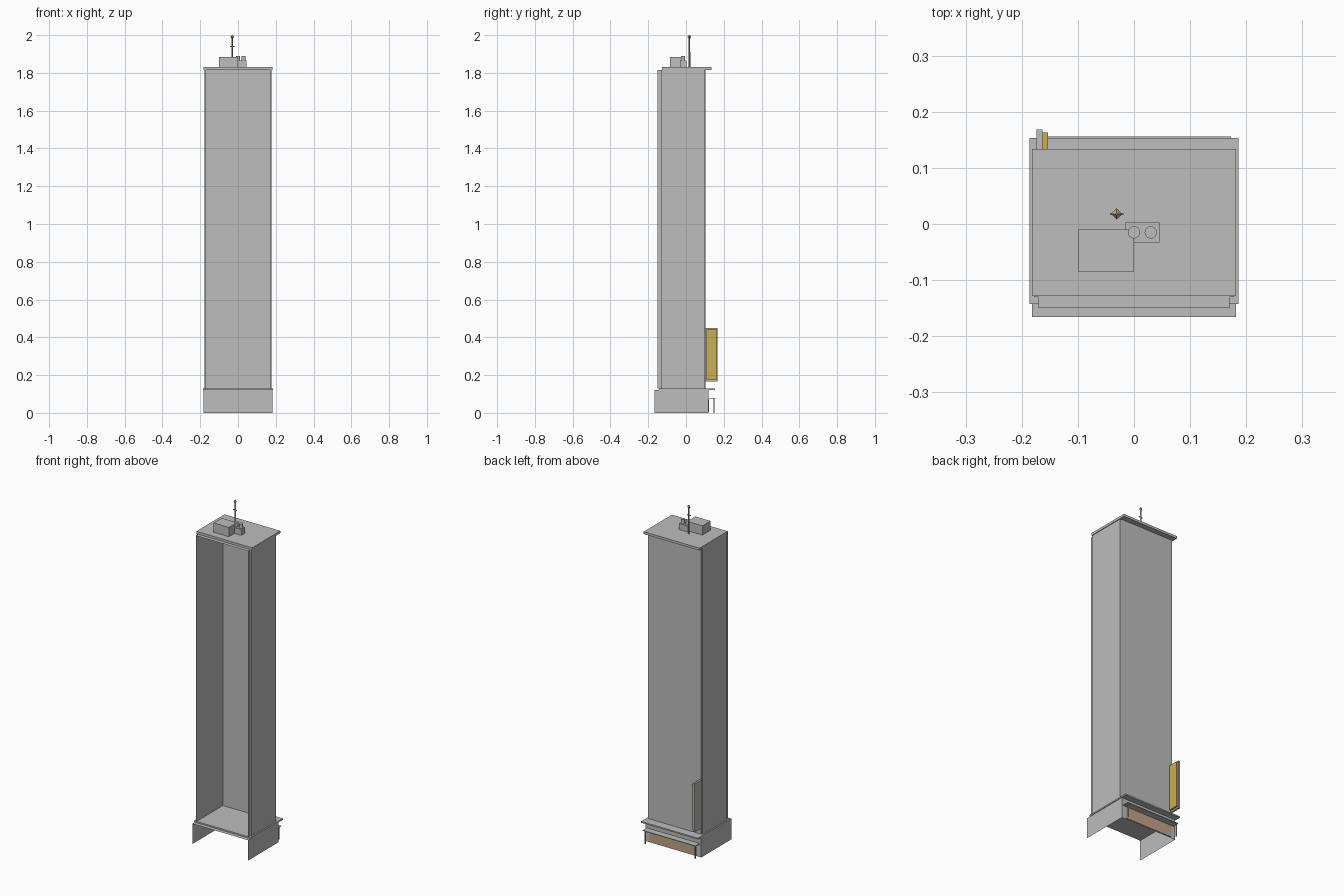
import bpy, bmesh, math
from mathutils import Matrix, Vector

if "Cube" in bpy.data.objects:
    bpy.data.objects.remove(bpy.data.objects["Cube"])


def material(name, rgb):
    m = bpy.data.materials.new(name)
    m.diffuse_color = (*rgb, 1)
    m.use_nodes = True
    m.node_tree.nodes["Principled BSDF"].inputs["Base Color"].default_value = m.diffuse_color
    return m


GREY = material("concrete_grey", (0.51, 0.51, 0.51))
YELLOW = material("sign_yellow", (0.58, 0.43, 0.09))
TAN = material("door_tan", (0.53, 0.37, 0.24))
MAST = material("mast_tan", (0.52, 0.39, 0.24))


def finish(name, bm, mat):
    me = bpy.data.meshes.new(name)
    bm.to_mesh(me)
    bm.free()
    me.materials.append(mat)
    ob = bpy.data.objects.new(name, me)
    bpy.context.collection.objects.link(ob)
    return ob


def box(name, x, y, z, mat=GREY, skip=()):
    """Box from ranges; skip lists outward directions left open."""
    lo, hi = Vector((x[0], y[0], z[0])), Vector((x[1], y[1], z[1]))
    size = hi - lo
    bm = bmesh.new()
    bmesh.ops.create_cube(bm, size=1,
                          matrix=Matrix.Translation((lo + hi) / 2) @ Matrix.Diagonal((*size, 1)))
    bm.normal_update()
    gone = [f for f in bm.faces if any(f.normal.dot(Vector(d)) > 0.9 for d in skip)]
    bmesh.ops.delete(bm, geom=gone, context='FACES')
    return finish(name, bm, mat)


def cylinder(name, x, y, z, r1, r2, sides, mat=GREY):
    bm = bmesh.new()
    bmesh.ops.create_cone(bm, cap_ends=True, segments=sides, radius1=r1, radius2=r2,
                          depth=z[1] - z[0],
                          matrix=Matrix.Translation((x, y, (z[0] + z[1]) / 2)))
    return finish(name, bm, mat)


FRONT, DOWN = (0, -1, 0), (0, 0, -1)

# Ground floor shell, open at the front and underneath
box("base_shell", (-0.182, 0.182), (-0.166, 0.118), (0, 0.12), skip=(FRONT, DOWN))
# Ledge between ground floor and tower
box("base_ledge", (-0.186, 0.186), (-0.143, 0.153), (0.12, 0.128))

# Tower shell, open at the front, with side cladding
box("tower_shell", (-0.17, 0.17), (-0.15, 0.102), (0.128, 1.816), skip=(FRONT, DOWN))
for s, side in ((-1, "left"), (1, "right")):
    box(side + "_cladding", sorted((s * 0.17, s * 0.178)), (-0.13, 0.099), (0.128, 1.816))

# Roof slab and rooftop plant
box("roof_slab", (-0.182, 0.182), (-0.128, 0.134), (1.816, 1.83))
box("lift_housing", (-0.10, 0.0), (-0.085, -0.01), (1.83, 1.885))
box("vent_unit", (-0.016, 0.045), (-0.033, 0.003), (1.83, 1.865))
for i, x in enumerate((0.0, 0.03)):
    cylinder(f"vent_pipe_{i + 1}", x, -0.015, (1.865, 1.89), 0.011, 0.011, 16)

# Antenna with crossbar and diamond tip
AX, AY = -0.031, 0.018
cylinder("antenna_mast", AX, AY, (1.83, 1.99), 0.005, 0.004, 4, MAST)
box("antenna_crossbar", (AX - 0.012, AX + 0.012), (AY - 0.002, AY + 0.002), (1.938, 1.942), MAST)
cylinder("antenna_tip_lower", AX, AY, (1.98, 1.99), 0.002, 0.01, 4, MAST)
cylinder("antenna_tip_upper", AX, AY, (1.99, 2.0), 0.01, 0.002, 4, MAST)

# Entrance on the back: door panel, canopy and posts
box("entrance_panel", (-0.155, 0.155), (0.118, 0.121), (0.005, 0.07), TAN)
box("entrance_canopy", (-0.171, 0.173), (0.118, 0.156), (0.076, 0.08))
for s, side in ((-1, "left"), (1, "right")):
    x = s * 0.163
    box(side + "_canopy_post", (x - 0.003, x + 0.003), (0.146, 0.151), (0, 0.076))

# Vertical sign blade with yellow face
box("sign_board", (-0.174, -0.163), (0.102, 0.168), (0.165, 0.45))
box("sign_face", (-0.163, -0.153), (0.108, 0.163), (0.174, 0.443), YELLOW)
